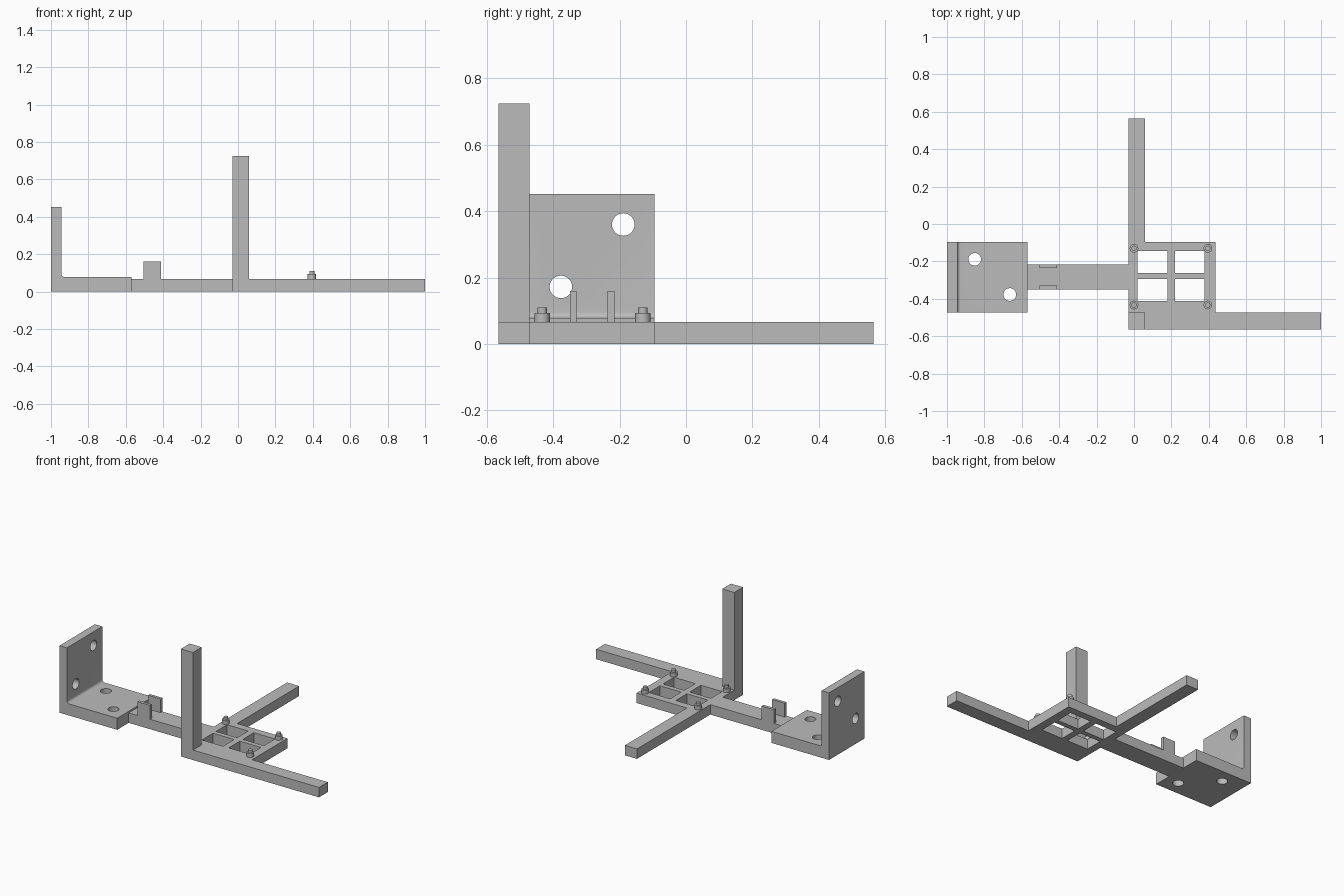
import bpy, bmesh
from math import sin, cos, pi
from mathutils import Vector, Matrix

default = bpy.data.objects.get("Cube")
if default:
    bpy.data.objects.remove(default, do_unlink=True)

grey = bpy.data.materials.new("plain_grey")
grey.use_nodes = True
colour = (0.5, 0.5, 0.5, 1)
grey.diffuse_color = colour
grey.node_tree.nodes["Principled BSDF"].inputs["Base Color"].default_value = colour


def finish(name, bm):
    bmesh.ops.recalc_face_normals(bm, faces=bm.faces)
    mesh = bpy.data.meshes.new(name)
    bm.to_mesh(mesh)
    bm.free()
    mesh.materials.append(grey)
    obj = bpy.data.objects.new(name, mesh)
    bpy.context.collection.objects.link(obj)
    return obj


def prism(name, points, offset):
    """Extrude a flat outline along an offset."""
    bm = bmesh.new()
    face = bm.faces.new([bm.verts.new(p) for p in points])
    new = bmesh.ops.extrude_face_region(bm, geom=[face], use_keep_orig=True)["geom"]
    verts = [v for v in new if isinstance(v, bmesh.types.BMVert)]
    bmesh.ops.translate(bm, verts=verts, vec=Vector(offset))
    return finish(name, bm)


def box(name, x0, x1, y0, y1, z0, z1):
    outline = [(x0, y0, z0), (x1, y0, z0), (x1, y1, z0), (x0, y1, z0)]
    return prism(name, outline, (0, 0, z1 - z0))


def cylinder(name, centre, radius, depth, axis="Z"):
    bm = bmesh.new()
    turn = Matrix.Rotation(pi / 2, 4, "Y") if axis == "X" else Matrix()
    bmesh.ops.create_cone(bm, cap_ends=True, segments=32, radius1=radius, radius2=radius,
                          depth=depth, matrix=Matrix.Translation(centre) @ turn)
    return finish(name, bm)


def cut(obj, cutters):
    """Subtract the cutters for good, then remove them."""
    for cutter in cutters:
        cutter.hide_render = True
        mod = obj.modifiers.new("hole", "BOOLEAN")
        mod.operation = "DIFFERENCE"
        mod.solver = "EXACT"
        mod.object = cutter
    bpy.context.view_layer.update()
    result = obj.evaluated_get(bpy.context.evaluated_depsgraph_get())
    mesh = bpy.data.meshes.new_from_object(result)
    obj.modifiers.clear()
    obj.data = mesh
    for cutter in cutters:
        bpy.data.objects.remove(cutter, do_unlink=True)


def smooth(obj):
    bpy.ops.object.select_all(action="DESELECT")
    obj.select_set(True)
    bpy.context.view_layer.objects.active = obj
    bpy.ops.object.shade_smooth_by_angle(angle=pi / 6)


FRONT, BACK, TOP = -0.565, 0.565, 0.067

# Flat frame: plate, two arms and the link, in one outline
outline = [(-0.03, FRONT), (1, FRONT), (1, -0.472), (0.435, -0.472), (0.435, -0.095),
           (0.06, -0.095), (0.06, BACK), (-0.03, BACK), (-0.03, -0.216),
           (-0.57, -0.216), (-0.57, -0.35), (-0.03, -0.35)]
frame = prism("frame", [(x, y, 0) for x, y in outline], (0, 0, TOP))
cut(frame, [box("window_cutter", x, x + 0.158, y, y + 0.118, -0.1, 0.2)
            for x in (0.02, 0.22) for y in (-0.413, -0.263)])

# Upright post at the corner
box("upright_post", -0.03, 0.06, FRONT, -0.472, TOP, 0.725)

# Stepped pegs around the windows
for x in (0, 0.395):
    for y in (-0.433, -0.13):
        smooth(cylinder("peg_base", (x, y, 0.08), 0.023, 0.026))
        smooth(cylinder("peg_pin", (x, y, 0.1), 0.014, 0.02))

# Pair of clip tabs on the link
for y in (-0.35, -0.236):
    box("clip_tab", -0.505, -0.412, y, y + 0.02, TOP, 0.16)

# L-shaped bracket with a filleted inner corner
WALL, BASE, R = -0.945, 0.078, 0.018
fillet = [(WALL + R - R * cos(a), BASE + R - R * sin(a))
          for a in (i * pi / 12 for i in range(7))]
profile = [(-1, 0), (-1, 0.452), (WALL, 0.452)] + fillet + [(-0.57, BASE), (-0.57, 0)]
bracket = prism("bracket", [(x, -0.472, z) for x, z in profile], (0, 0.377, 0))
cutters = [cylinder("wall_hole_cutter", (-0.97, y, z), 0.034, 0.2, "X")
           for y, z in ((-0.189, 0.36), (-0.377, 0.172))]
cutters += [cylinder("base_hole_cutter", (x, y, 0.04), 0.034, 0.2)
            for x, y in ((-0.852, -0.189), (-0.664, -0.377))]
cut(bracket, cutters)
smooth(bracket)
